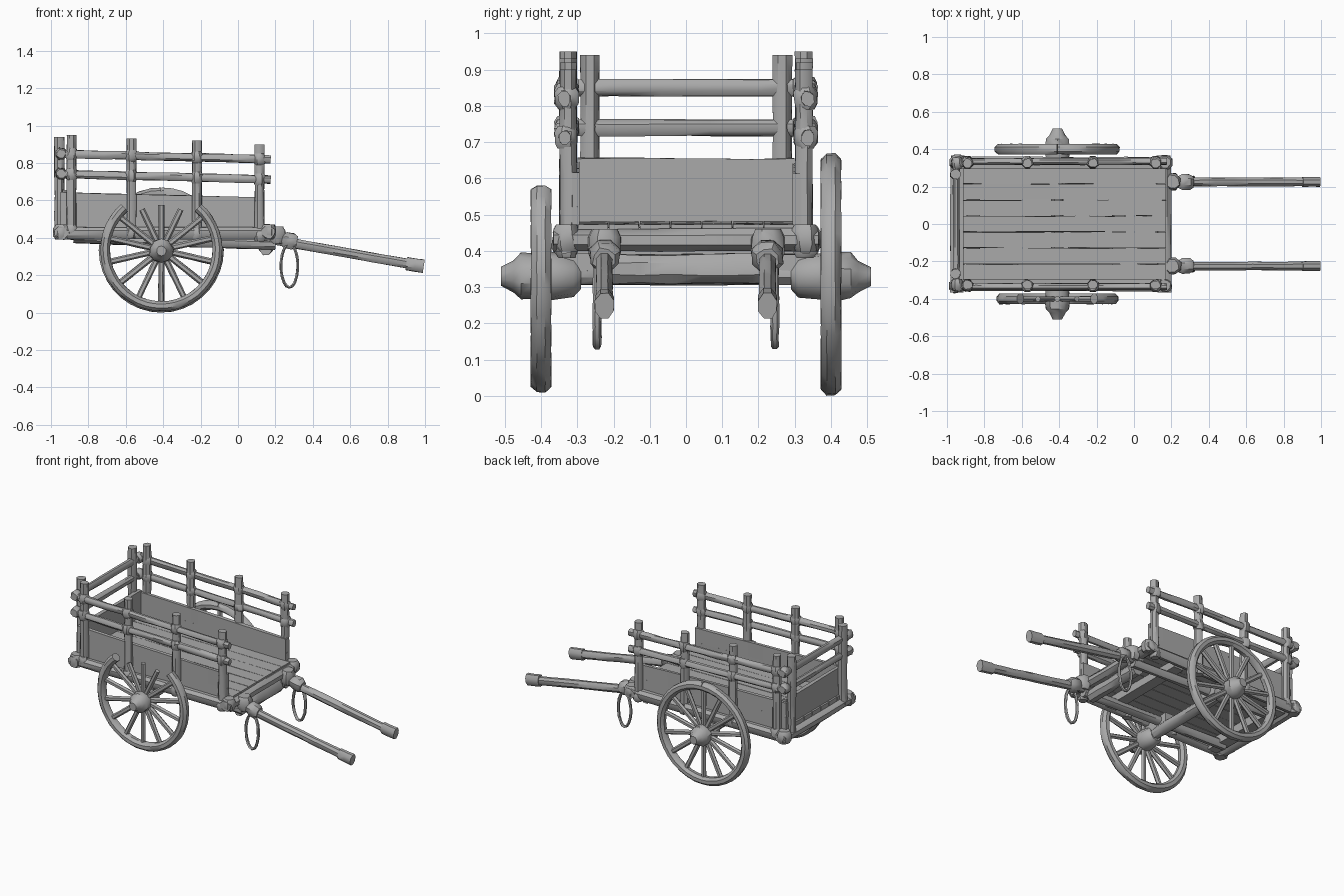
import bpy, bmesh, math, random
from mathutils import Vector

random.seed(4)
if "Cube" in bpy.data.objects:
    bpy.data.objects.remove(bpy.data.objects["Cube"])

wood = bpy.data.materials.new("weathered_grey_wood")
wood.use_nodes = True
GREY = (0.4, 0.4, 0.4, 1)
wood.diffuse_color = GREY
wood.node_tree.nodes["Principled BSDF"].inputs["Base Color"].default_value = GREY


def sweep(name, pts, w, h, sides=8, scales=None, rough=0.0, ref=None):
    """Sweep a w by h section along pts; w is sideways, h is towards ref."""
    pts = [Vector(p) for p in pts]
    n = len(pts)
    bm = bmesh.new()
    rings = []
    grow = 1 / math.cos(math.pi / sides)
    for i, p in enumerate(pts):
        d = (pts[min(i + 1, n - 1)] - pts[max(i - 1, 0)]).normalized()
        up = ref or (Vector((1, 0, 0)) if abs(d.z) > 0.8 else Vector((0, 0, 1)))
        side = d.cross(up).normalized()
        up = side.cross(d)
        s = (scales[i] if scales else 1) * grow / 2
        ring = []
        for k in range(sides):
            a = 2 * math.pi * (k + 0.5) / sides
            j = s * (1 + random.uniform(-rough, rough))
            ring.append(bm.verts.new(p + side * (w * j * math.cos(a)) + up * (h * j * math.sin(a))))
        rings.append(ring)
    for r, q in zip(rings, rings[1:]):
        for k in range(sides):
            m = (k + 1) % sides
            bm.faces.new((r[k], r[m], q[m], q[k]))
    bm.faces.new(rings[0])
    bm.faces.new(rings[-1])
    bmesh.ops.recalc_face_normals(bm, faces=bm.faces)
    me = bpy.data.meshes.new(name)
    bm.to_mesh(me)
    bm.free()
    me.materials.append(wood)
    me.shade_smooth()
    me.set_sharp_from_angle(angle=math.radians(40))
    ob = bpy.data.objects.new(name, me)
    bpy.context.collection.objects.link(ob)
    return ob


def beam(name, a, b, w, h, sides=8, rough=0.1, cuts=5):
    """Straight, slightly uneven hewn timber."""
    a, b = Vector(a), Vector(b)
    return sweep(name, [a.lerp(b, i / cuts) for i in range(cuts + 1)], w, h, sides, rough=rough)


def lashing(name, p, size, axis):
    """Lumpy binding around a joint."""
    p, v = Vector(p), Vector(axis) * size * 0.5
    sweep(name, [p - v, p - v * 0.5, p + v * 0.5, p + v], size, size, 8, [0.75, 1, 1, 0.75], 0.12)


def sag(x):
    """The cart bed dips slightly towards the shafts."""
    return -0.027 * (x + 0.95)


# Floor planks
N = 7
for i in range(N):
    y = -0.3 + 0.6 * (i + 0.5) / N
    beam(f"floor_plank_{i}", (-0.95, y, 0.465), (0.17, y, 0.455), 0.6 / N - 0.003, 0.035, 4, 0.03)

# Under-frame
for x in (-0.86, -0.08):
    beam("cross_bearer", (x, -0.31, 0.42), (x, 0.31, 0.42), 0.07, 0.06, 4, 0.06)
beam("front_crossbar", (0.15, -0.21, 0.35), (0.15, 0.21, 0.35), 0.07, 0.08, 8)
beam("front_sill", (0.16, -0.365, 0.43), (0.16, 0.365, 0.43), 0.075, 0.06, 8)
beam("rear_sill", (-0.945, -0.365, 0.425), (-0.945, 0.365, 0.425), 0.07, 0.065, 8)

# Tailboard and rear rails
beam("tailboard", (-0.925, -0.3, 0.56), (-0.925, 0.3, 0.56), 0.025, 0.19, 4, 0.03)
for z in (0.85, 0.74):
    beam("rear_rail", (-0.95, -0.34, z), (-0.95, 0.34, z), 0.035, 0.045, 8)

POSTS = ((-0.89, 0.95), (-0.57, 0.93), (-0.22, 0.92), (0.115, 0.9))
for s, tag in ((1, "back"), (-1, "front")):
    # Side sill, boards and rails
    beam(f"{tag}_side_sill", (-0.97, s * 0.33, 0.425), (0.19, s * 0.33, 0.425), 0.055, 0.065, 8)
    for z in (0.5, 0.594):
        beam(f"{tag}_side_board", (-0.95, s * 0.305, z), (0.14, s * 0.305, z + sag(0.14)),
             0.022, 0.1, 4, 0.04)
    for z in (0.85, 0.742):
        beam(f"{tag}_side_rail", (-0.97, s * 0.335, z), (0.175, s * 0.335, z + sag(0.17)),
             0.035, 0.042, 8, 0.14, 9)
        lashing("rail_corner_lashing", (-0.945, s * 0.325, z), 0.06, (0, 1, 0))
    # Upright posts with bindings where they meet the rails
    for x, top in POSTS:
        beam(f"{tag}_post", (x, s * 0.325, 0.41), (x, s * 0.325, top), 0.046, 0.05, 8)
        for z in (0.85, 0.742, 0.44):
            lashing("post_lashing", (x, s * 0.33, z + sag(x)), 0.062, (0, 0, 1))
    beam("tail_post", (-0.955, s * 0.265, 0.41), (-0.955, s * 0.265, 0.94), 0.052, 0.052, 8)
    lashing("sill_corner_knob", (-0.945, s * 0.33, 0.43), 0.08, (0, 0, 1))
    lashing("front_corner_knob", (0.165, s * 0.33, 0.435), 0.075, (0, 0, 1))

    # Chassis beam, pulling shaft, grip and shaft lashings
    y = s * 0.225
    beam("chassis_beam", (-0.88, y, 0.4), (0.2, y, 0.365), 0.055, 0.055, 8)
    beam("shaft", (0.13, y, 0.4), (0.93, y, 0.258), 0.045, 0.05, 8, 0.06, 8)
    beam("shaft_grip", (0.9, y, 0.262), (0.993, y, 0.248), 0.052, 0.07, 8, 0.05, 2)
    lashing("shaft_lashing", (0.275, y, 0.385), 0.08, (1, 0, -0.2))
    lashing("sill_lashing", (0.205, y, 0.415), 0.09, (0, 0, 1))

    # Hanging rope loop
    loop = []
    for i in range(19):
        a = 2 * math.pi * i / 18
        loop.append((0.275 + 0.045 * math.sin(a), s * 0.245, 0.25 + 0.115 * math.cos(a)))
    sweep("rope_loop", loop, 0.014, 0.02, 6, rough=0.15, ref=Vector((0, 1, 0)))

    # Wheel rim: the front one lacks its top arc
    c = Vector((-0.41, s * 0.4, 0.335))
    gap = math.radians(41) if s < 0 else 0
    mid = 0.308 if s > 0 else 0.3

    def on_wheel(a, r):
        return c + Vector((r * math.sin(a), 0, r * math.cos(a)))

    arc = [on_wheel(gap + (2 * math.pi - 2 * gap) * i / 36, mid) for i in range(37)]
    sweep(f"{tag}_wheel_rim", arc, 0.052, 0.056, 8, rough=0.05, ref=Vector((0, 1, 0)))

    # Spokes
    for i in range(14):
        a = 2 * math.pi * i / 14
        off = min(a, 2 * math.pi - a)
        reach = 0.24 if off < gap else mid
        beam(f"{tag}_spoke_{i}", on_wheel(a, 0.04), on_wheel(a, reach), 0.026, 0.028, 6, 0.08, 3)

    # Hub, turned along the axle
    prof = ((0.29, 0.07), (0.31, 0.11), (0.365, 0.125), (0.42, 0.125),
            (0.455, 0.12), (0.475, 0.085), (0.51, 0.05))
    sweep(f"{tag}_hub", [(c.x, s * p, 0.33) for p, r in prof], 1, 1, 10,
          [r for p, r in prof], 0.06)
    # Axle block carrying the bed
    beam("axle_block", (c.x, s * 0.16, 0.385), (c.x, s * 0.34, 0.37), 0.07, 0.06, 4, 0.05, 2)

beam("axle", (-0.41, -0.34, 0.34), (-0.41, 0.34, 0.34), 0.065, 0.065, 8)
